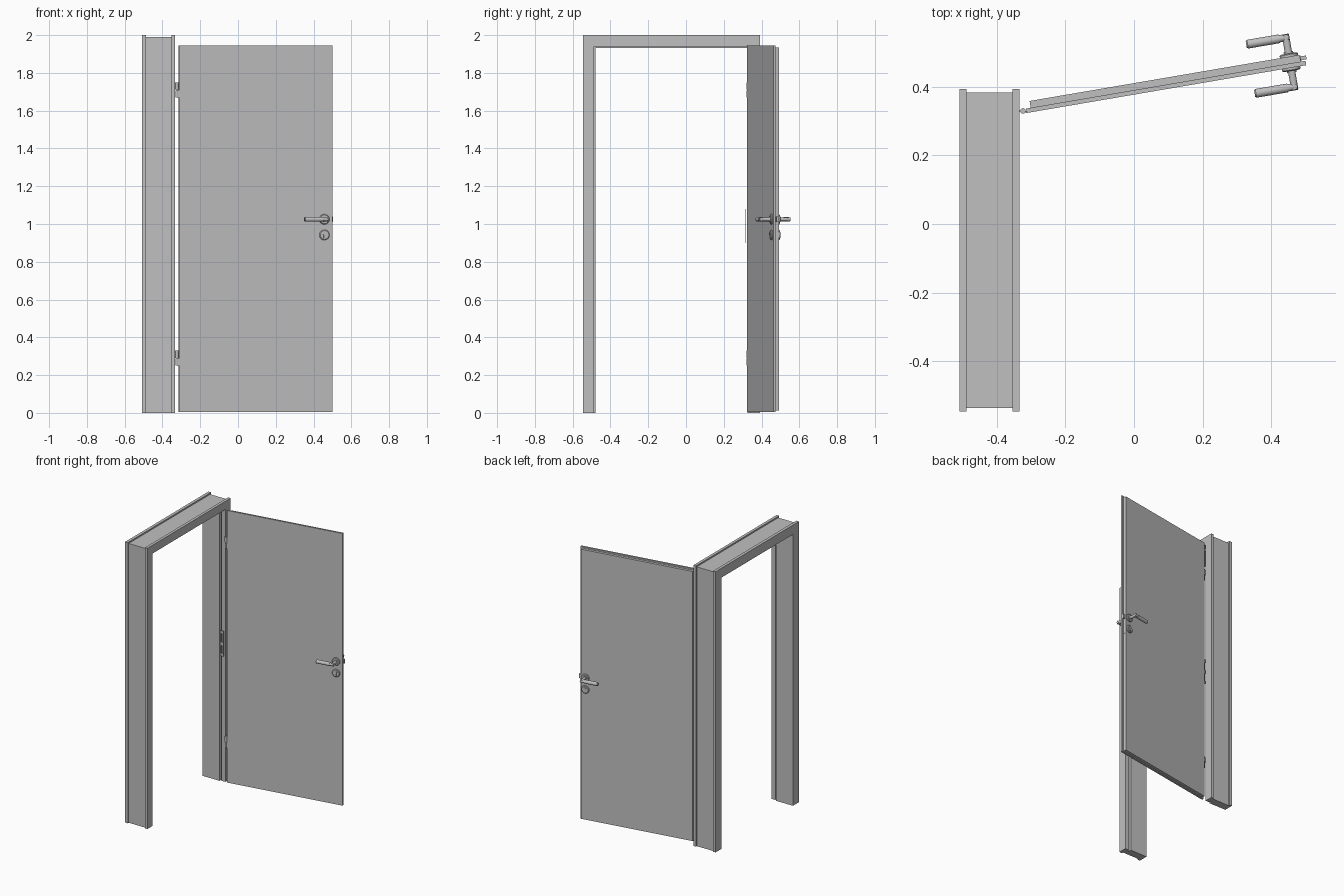
import bpy, bmesh, math
from mathutils import Matrix, Vector

if "Cube" in bpy.data.objects:
    bpy.data.objects.remove(bpy.data.objects["Cube"])

steel = bpy.data.materials.new("light_grey_steel")
steel.diffuse_color = (0.53, 0.53, 0.53, 1)
steel.use_nodes = True
steel.node_tree.nodes["Principled BSDF"].inputs["Base Color"].default_value = steel.diffuse_color

WORLD = Matrix.Identity(4)
# Door space: x runs along the leaf, y through its thickness
DOOR = Matrix.Translation((-0.312, 0.323, 0)) @ Matrix.Rotation(math.radians(9.7), 4, 'Z')


def finish(bm, name, mat, smooth=False):
    bmesh.ops.recalc_face_normals(bm, faces=bm.faces)
    me = bpy.data.meshes.new(name)
    bm.to_mesh(me)
    bm.free()
    me.materials.append(steel)
    ob = bpy.data.objects.new(name, me)
    ob.matrix_world = mat
    bpy.context.collection.objects.link(ob)
    if smooth:
        bpy.ops.object.select_all(action='DESELECT')
        ob.select_set(True)
        bpy.context.view_layer.objects.active = ob
        bpy.ops.object.shade_smooth_by_angle(angle=math.radians(35))
    return ob


def boxes(name, specs, mat=WORLD):
    """Boxes given as (x0, x1, y0, y1, z0, z1), joined in one object."""
    bm = bmesh.new()
    for x0, x1, y0, y1, z0, z1 in specs:
        m = Matrix.Translation(((x0 + x1) / 2, (y0 + y1) / 2, (z0 + z1) / 2))
        m = m @ Matrix.Diagonal((x1 - x0, y1 - y0, z1 - z0, 1))
        bmesh.ops.create_cube(bm, size=1, matrix=m)
    return finish(bm, name, mat)


def rods(name, specs, mat=WORLD, sides=32):
    """Cylinders or cones given as (start, end, radius, end radius)."""
    bm = bmesh.new()
    for a, b, r0, r1 in specs:
        a, b = Vector(a), Vector(b)
        d = b - a
        m = Matrix.Translation((a + b) / 2) @ d.to_track_quat('Z', 'Y').to_matrix().to_4x4()
        bmesh.ops.create_cone(bm, cap_ends=True, segments=sides, radius1=r0,
                              radius2=r1, depth=d.length, matrix=m)
    return finish(bm, name, mat, True)


# Door frame: one cross-section (x, distance outward) swept round the opening
profile = [(-.508, 0), (-.508, .067), (-.487, .067), (-.487, .057), (-.353, .057),
           (-.353, .067), (-.333, .067), (-.333, .008), (-.364, .008), (-.364, .02),
           (-.374, .02), (-.374, 0)]
Y0, Y1, ZT = -.478, .326, 1.933
bm = bmesh.new()
rings = []
for y, s, z, up in [(Y0, -1, 0, 0), (Y0, -1, ZT, 1), (Y1, 1, ZT, 1), (Y1, 1, 0, 0)]:
    rings.append([bm.verts.new((x, y + s * d, z + up * d)) for x, d in profile])
n = len(profile)
for a, b in zip(rings, rings[1:]):
    for i in range(n):
        j = (i + 1) % n
        bm.faces.new((a[i], a[j], b[j], b[i]))
bm.faces.new(rings[0])
bm.faces.new(rings[-1])
finish(bm, "door_frame", WORLD)

# Strike plate with two openings in the frame rebate
sx0, sx1, sy0, sy1 = -.362, -.334, .314, .3185
boxes("strike_plate", [(sx0, sx0 + .008, sy0, sy1, .9, 1.08),
                       (sx1 - .008, sx1, sy0, sy1, .9, 1.08),
                       (sx0, sx1, sy0, sy1, .9, .92),
                       (sx0, sx1, sy0, sy1, .975, 1.0),
                       (sx0, sx1, sy0, sy1, 1.06, 1.08)])

# Door leaf: larger thin face plus smaller body forming the rebate
L, LIP, T = .825, .013, .033
boxes("door_leaf", [(0, L, 0, LIP, .005, 1.944),
                    (.014, L - .014, LIP, T, .013, 1.934)], DOOR)

# Lock face plate, latch and bolt on the free edge
boxes("lock_plate", [(L - .014, L - .012, .015, .031, .9, 1.1)], DOOR)
boxes("latch", [(L - .013, L + .004, .017, .028, 1.01, 1.04)], DOOR)

# Two hinges
for label, z in (("lower", .25), ("upper", 1.67)):
    rods(label + "_hinge", [((-.323, .329, z), (-.323, .329, z + .038), .008, .008),
                            ((-.323, .329, z + .041), (-.323, .329, z + .08), .008, .008),
                            ((-.323, .329, z), (-.323, .329, z + .08), .005, .005)], sides=20)
    boxes(label + "_hinge_leaves", [(-.335, -.323, .326, .331, z + .041, z + .08),
                                    (-.323, -.308, .324, .329, z, z + .038)])

# Lever handles, rosettes and key cylinders on both faces
U, ZH, ZK = .78, 1.025, .942
for label, v, s in (("front", 0, -1), ("back", T, 1)):
    end = v + s * .056
    rods(label + "_handle_rosette", [((U, v, ZH), (U, v + s * .006, ZH), .027, .027),
                                     ((U, v + s * .006, ZH), (U, v + s * .009, ZH), .027, .023),
                                     ((U, v, ZH), (U, v + s * .014, ZH), .014, .014)], DOOR)
    rods(label + "_lever", [((U, v, ZH), (U, end + s * .009, ZH), .0105, .0105),
                            ((U + .009, end, ZH), (U - .022, end, ZH), .0105, .0105),
                            ((U - .02, end, ZH), (U - .113, end, ZH), .0128, .0128),
                            ((U - .113, end, ZH), (U - .117, end, ZH), .0128, .0095)], DOOR)
    rods(label + "_key_rosette", [((U, v, ZK), (U, v + s * .006, ZK), .027, .027),
                                  ((U, v + s * .006, ZK), (U, v + s * .009, ZK), .027, .023),
                                  ((U, v, ZK + .006), (U, v + s * .013, ZK + .006), .009, .009)], DOOR)
    y0, y1 = sorted((v, v + s * .013))
    boxes(label + "_key_cylinder", [(U - .005, U + .005, y0, y1, ZK - .016, ZK + .004)], DOOR)
